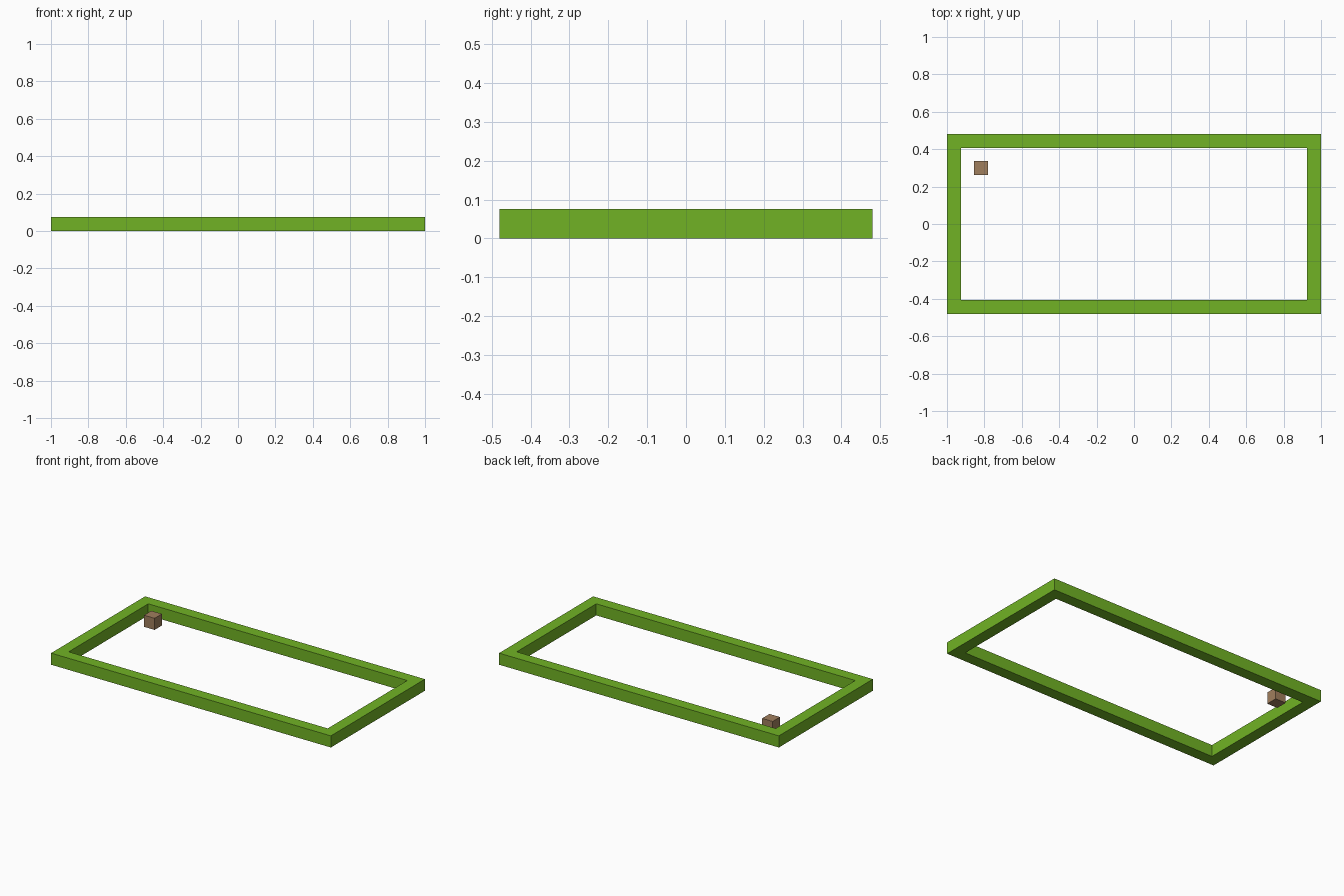
import bpy
import bmesh
from mathutils import Matrix, Vector

cube = bpy.data.objects.get("Cube")
if cube:
    bpy.data.objects.remove(cube, do_unlink=True)

HEIGHT = 0.075
HALF_LENGTH, HALF_WIDTH, RAIL = 1.0, 0.48, 0.074


def make_material(name, rgb):
    mat = bpy.data.materials.new(name)
    mat.use_nodes = True
    color = (*rgb, 1.0)
    mat.diffuse_color = color
    mat.node_tree.nodes["Principled BSDF"].inputs["Base Color"].default_value = color
    return mat


def add_object(name, bm, mat):
    bmesh.ops.recalc_face_normals(bm, faces=bm.faces)
    mesh = bpy.data.meshes.new(name)
    bm.to_mesh(mesh)
    bm.free()
    mesh.materials.append(mat)
    obj = bpy.data.objects.new(name, mesh)
    bpy.context.collection.objects.link(obj)
    return obj


def rectangle(bm, half_x, half_y):
    corners = [(-1, -1), (1, -1), (1, 1), (-1, 1)]
    return [bm.verts.new((x * half_x, y * half_y, 0)) for x, y in corners]


green = make_material("leaf green", (0.165, 0.45, 0.018))
brown = make_material("wood brown", (0.35, 0.21, 0.11))

# Border frame: flat ring between two rectangles, raised to full height
bm = bmesh.new()
outer = rectangle(bm, HALF_LENGTH, HALF_WIDTH)
inner = rectangle(bm, HALF_LENGTH - RAIL, HALF_WIDTH - RAIL)
for i in range(4):
    j = (i + 1) % 4
    bm.faces.new((outer[i], outer[j], inner[j], inner[i]))
raised = bmesh.ops.extrude_face_region(bm, geom=bm.faces[:], use_keep_orig=True)
bmesh.ops.translate(bm, vec=Vector((0, 0, HEIGHT)),
                    verts=[v for v in raised["geom"] if isinstance(v, bmesh.types.BMVert)])
add_object("border_frame", bm, green)

# Small block inside the back corner
bm = bmesh.new()
bmesh.ops.create_cube(bm, size=HEIGHT)
bmesh.ops.transform(bm, matrix=Matrix.Translation((0, 0, HEIGHT / 2)), verts=bm.verts)
block = add_object("corner_block", bm, brown)
block.location = (-0.818, 0.3, 0)
